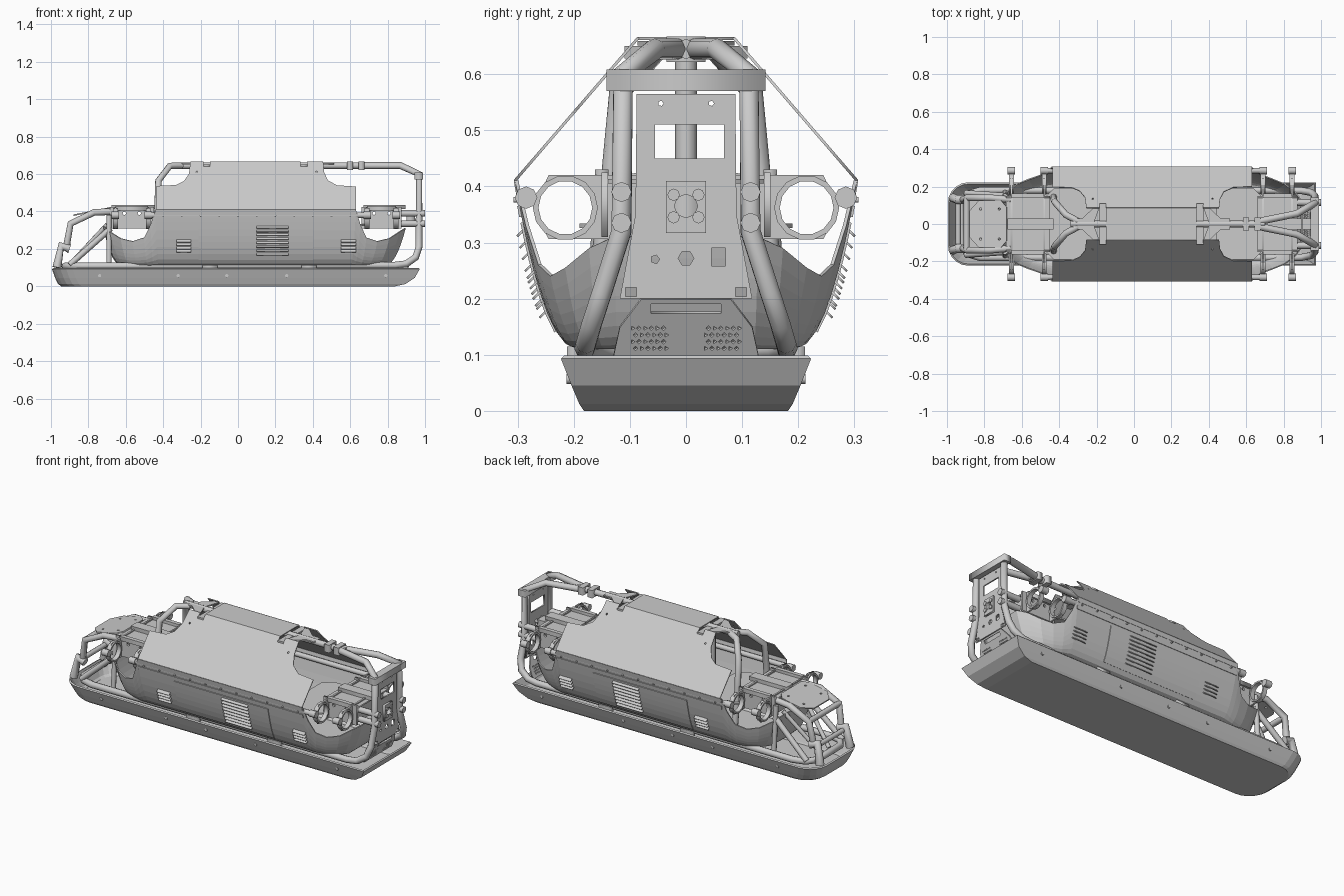
import bpy, bmesh, math
from mathutils import Vector, Matrix

def mesh_obj(name, bm, solid=0):
    bmesh.ops.recalc_face_normals(bm, faces=bm.faces)
    me = bpy.data.meshes.new(name)
    bm.to_mesh(me); bm.free()
    ob = bpy.data.objects.new(name, me)
    bpy.context.collection.objects.link(ob)
    if solid:
        m = ob.modifiers.new("thickness", 'SOLIDIFY')
        m.thickness = solid
    return ob

def curve_obj(name, cu, mat=Matrix()):
    tmp = bpy.data.objects.new(name + "_curve", cu)
    bpy.context.collection.objects.link(tmp)
    dg = bpy.context.evaluated_depsgraph_get()
    me = bpy.data.meshes.new_from_object(tmp.evaluated_get(dg))
    bpy.data.objects.remove(tmp)
    me.transform(mat)
    ob = bpy.data.objects.new(name, me)
    bpy.context.collection.objects.link(ob)
    return ob

def spline(cu, pts, closed):
    sp = cu.splines.new('POLY')
    sp.points.add(len(pts) - 1)
    for p, q in zip(sp.points, pts):
        p.co = (*q, 1)
    sp.use_cyclic_u = closed

def tube(name, pts, r, mirror=False):
    cu = bpy.data.curves.new(name, 'CURVE')
    cu.dimensions = '3D'
    cu.bevel_depth, cu.bevel_resolution, cu.use_fill_caps = r, 2, True
    for s in ((1, -1) if mirror else (1,)):
        spline(cu, [(x, s * y, z) for x, y, z in pts], False)
    return curve_obj(name, cu)

def plate(name, origin, u, v, outline, holes=(), thick=0.008):
    cu = bpy.data.curves.new(name, 'CURVE')
    cu.dimensions, cu.fill_mode, cu.extrude = '2D', 'BOTH', thick / 2
    for loop in (outline, *holes):
        spline(cu, [(a, b, 0) for a, b in loop], True)
    u, v = Vector(u), Vector(v)
    n = u.cross(v).normalized()
    m = Matrix((u, v, n)).transposed().to_4x4()
    m.translation = origin
    return curve_obj(name, cu, m)

def circ(cx, cy, r, n=12):
    return [(cx + r * math.cos(i * math.tau / n), cy + r * math.sin(i * math.tau / n)) for i in range(n)]

def rect(a0, a1, b0, b1):
    return [(a0, b0), (a1, b0), (a1, b1), (a0, b1)]

def box(name, x0, x1, y0, y1, z0, z1):
    return plate(name, (0, 0, (z0 + z1) / 2), (1, 0, 0), (0, 1, 0), rect(x0, x1, y0, y1), (), z1 - z0)

def loft(name, loops, solid):
    bm = bmesh.new()
    rows = [[bm.verts.new(p) for p in lp] for lp in loops]
    n = len(rows[0])
    for a, b in zip(rows, rows[1:]):
        for i in range(n):
            bm.faces.new((a[i], a[(i + 1) % n], b[(i + 1) % n], b[i]))
    bm.faces.new(rows[0])
    return mesh_obj(name, bm, solid)

# Skid tray: ramped square end at +x, rounded plan at -x
def tray_loop(z, y, xl, xr):
    R = 0.11
    arc = [(xl + R - R * math.sin(a), y - R + R * math.cos(a)) for a in [i * math.pi / 10 for i in range(6)]]
    half = [(xr, y)] + arc
    return [(x, yy, z) for x, yy in half] + [(x, -yy, z) for x, yy in reversed(half)]
loft("skid_tray", [tray_loop(0.0, 0.182, -0.945, 0.84), tray_loop(0.012, 0.19, -0.962, 0.895),
                   tray_loop(0.045, 0.204, -0.978, 0.945), tray_loop(0.093, 0.223, -0.995, 0.972)], 0.01)
for s in (1, -1):
    for i, x in enumerate((-0.74, -0.32, -0.06, 0.26, 0.79)):
        tube("tray_bolt", [(x, s * 0.2, 0.057), (x, s * 0.213, 0.057)], 0.009)

# Tub hull: columns around the perimeter (bottom xy, top xy, rim height)
cols = [(-.62, 0, -.74, 0, .32), (-.61, .12, -.74, .13, .32), (-.59, .145, -.71, .18, .29), (-.57, .165, -.65, .235, .255),
        (-.53, .18, -.58, .27, .24), (-.48, .19, -.51, .29, .26), (-.45, .19, -.47, .30, .33), (-.42, .19, -.44, .305, .41),
        (-.2, .19, -.2, .305, .41), (.2, .19, .2, .305, .41),
        (.60, .19, .63, .305, .41), (.62, .19, .66, .30, .33), (.65, .19, .70, .29, .26), (.69, .18, .77, .27, .24),
        (.73, .165, .84, .235, .255), (.76, .145, .89, .18, .29), (.78, .12, .92, .13, .31), (.78, 0, .92, 0, .31)]
ring_cols = cols + [(a, -b, c, -d, e) for a, b, c, d, e in reversed(cols[1:-1])]
def hull_row(t):
    out = []
    for a, b, c, d, e in ring_cols:
        h = t * (e - 0.11)
        f = (h / 0.30) ** 0.45
        out.append((a + (c - a) * f, b + (d - b) * f, 0.11 + h))
    return out
loft("tub_hull", [hull_row((i / 8) ** 1.6) for i in range(9)], 0.006)

# Panels that follow the hull flank
def skin_y(z):
    return 0.19 + 0.115 * ((z - 0.11) / 0.30) ** 0.45
def flank(name, x0, x1, z0, z1, off, n=6):
    for s in (1, -1):
        bm = bmesh.new()
        prev = None
        for i in range(n + 1):
            z = z0 + (z1 - z0) * i / n
            cur = [bm.verts.new((x, s * (skin_y(z) + off), z)) for x in (x0, x1)]
            if prev:
                bm.faces.new((prev[0], prev[1], cur[1], cur[0]))
            prev = cur
        mesh_obj(name, bm, 0.008)
flank("access_panel", -0.21, 0.40, 0.14, 0.335, 0.004)
flank("belt_rail", -0.44, 0.63, 0.345, 0.365, 0.004, 2)
flank("belt_rail_upper", -0.44, 0.63, 0.385, 0.41, 0.002, 2)
def louvers(x0, x1, z0, z1, n):
    for s in (1, -1):
        for i in range(n):
            z = z0 + (z1 - z0) * i / (n - 1)
            y = s * (skin_y(z) + 0.004)
            plate("louver", (0, y, z), (1, 0, 0), (0, s * 0.7, -0.7), rect(x0, x1, -0.006, 0.013), (), 0.004)
louvers(0.10, 0.27, 0.175, 0.32, 8)
louvers(-0.33, -0.25, 0.19, 0.245, 4)
louvers(0.55, 0.63, 0.19, 0.245, 4)
for s in (1, -1):
    for x in [-0.40 + 0.1 * i for i in range(11)]:
        tube("belt_bolt", [(x, s * 0.295, 0.376), (x, s * 0.307, 0.376)], 0.005)
    for x in (-0.15, 0.38):
        box("hull_bracket", x - 0.04, x + 0.04, s * 0.2 - 0.012, s * 0.2 + 0.012, 0.085, 0.115)

# Sloped roof sheets with notched corners
side = [(-.435, 0), (-.435, .125), (-.33, .13), (-.29, .15), (-.262, .19), (-.255, .255), (-.185, .255), (-.185, .23),
        (-.15, .23), (-.15, .255), (.335, .255), (.335, .23), (.37, .23), (.37, .255), (.455, .255), (.46, .20),
        (.48, .155), (.53, .128), (.63, .122), (.63, 0)]
for s in (1, -1):
    plate("roof_side", (0, s * 0.305, 0.41), (1, 0, 0), (0, -s * 0.22 / 0.255, 1), side,
          [circ(x, 0.2, 0.005, 6) for x in (-0.22, 0.42)], 0.005)
box("roof_top", -0.15, 0.335, -0.086, 0.086, 0.661, 0.666)
for x, d in ((-0.167, -1), (0.353, 1)):
    box("roof_cross_bar", x - 0.018, x + 0.018, -0.11, 0.11, 0.628, 0.65)
    plate("roof_bracket", (x, 0, 0.655), (d, 0, 0), (0, 1, 0),
          [(.018, -.086), (.05, -.086), (.11, -.03), (.16, -.03), (.16, .03), (.11, .03), (.05, .086), (.018, .086), (.05, 0)])
tube("centre_post", [(-0.17, 0, 0.12), (-0.17, 0, 0.64)], 0.02)
tube("roof_spine", [(-0.34, 0, 0.645), (0.70, 0, 0.645)], 0.018)
for x in (0.60, 0.66):
    box("spine_clamp", x - 0.016, x + 0.016, -0.035, 0.035, 0.622, 0.667)

# Roof hoop at the nose end and fan of tubes at the tall end
tube("nose_hoop", [(-.30, .015, .645), (-.365, .05, .643), (-.425, .12, .565), (-.43, .135, .40), (-.43, .16, .2)], 0.018, True)
tube("main_frame", [(.66, .012, .645), (.87, .055, .645), (.968, .112, .6), (.968, .115, .32), (.968, .15, .21), (.95, .168, .155),
                    (.90, .178, .12), (.84, .18, .112), (-.82, .18, .108), (-.89, .16, .108), (-.925, .11, .108), (-.925, 0, .108)],
     0.019, True)

# Tall end frame: crossbar, windowed plate, grille and stub tubes
box("end_crossbar", 0.945, 0.99, -0.142, 0.142, 0.57, 0.608)
Y, Z = (0, 1, 0), (0, 0, 1)
plate("end_plate", (0.962, 0, 0), Y, Z,
      [(-.088, .565), (.088, .565), (.09, .35), (.118, .2), (-.118, .2), (-.09, .35)],
      [rect(-.055, .068, .45, .51), circ(0, .272, .014, 6), rect(.045, .07, .258, .29), circ(-.055, .27, .008, 5),
       circ(0, .365, .022, 8), rect(.088, .108, .204, .22), rect(-.108, -.088, .204, .22)]
      + [circ(a, .548, .005, 5) for a in (-.045, .045)])
plate("winch_plate", (0.972, 0, 0), Y, Z, rect(-.036, .036, .317, .41), [circ(0, .365, .021, 8)], 0.014)
box("winch_block", 0.90, 0.945, -0.03, 0.03, 0.33, 0.40)
grille = [circ(s * (.035 + .011 * i + .005 * (j % 2)), .018 + .012 * j, .0042, 3 + (i + j) % 2)
          for s in (1, -1) for i in range(6) for j in range(4)]
plate("end_grille", (0.905, 0, 0.095), Y, (0.5, 0, 1),
      [(-.13, 0), (.13, 0), (.118, .055), (.08, .105), (-.08, .105), (-.118, .055)], [rect(-.062, .062, .08, .097)] + grille)
for z in (0.335, 0.39):
    tube("end_stub", [(.87, .115, z), (.999, .115, z)], 0.018, True)
for z in (0.345, 0.385):
    tube("winch_stub", [(.94, .022, z), (.985, .022, z)], 0.011, True)

# Suspension bays: transverse plates with rings, longitudinal webs and decks
bay = [(-.272, .36), (-.245, .42), (.245, .42), (.272, .36), (.245, .306), (-.245, .306)]
for xa, xb in ((-0.655, -0.48), (0.69, 0.845)):
    for x in (xa, xb):
        plate("bay_plate", (x, 0, 0), Y, Z, bay, [circ(.215, .362, .049, 14), circ(-.215, .362, .049, 14)], 0.01)
        for s in (1, -1):
            plate("bay_ring", (x, 0, 0), Y, Z, circ(s * .215, .362, .058, 14), [circ(s * .215, .362, .048, 14)], 0.026)
            tube("bay_knob", [(x - .02, s * .285, .38), (x + .02, s * .285, .38)], 0.02)
    for s in (1, -1):
        plate("bay_web", (0, s * 0.145, 0), (1, 0, 0), Z, rect(xa - .03, xb + .03, .31, .425),
              [circ((xa + xb) / 2 + k, .39, .009, 8) for k in (-.04, .04)], 0.012)
        box("bay_rail", xa, xb, s * 0.15 - 0.012, s * 0.15 + 0.012, 0.405, 0.43)
    box("bay_deck", xa - 0.03, xb + 0.03, -0.14, 0.14, 0.405, 0.413)
    box("bay_spine", xa - 0.02, xb + 0.05, -0.03, 0.03, 0.413, 0.435)
for x0, x1 in ((-0.48, -0.22), (0.44, 0.69)):
    plate("inner_deck", (0, 0, 0.33), (1, 0, 0), Y,
          [(x0, -.14), (x0 + .05, -.19), (x1 - .05, -.19), (x1, -.14), (x1, .14), (x1 - .05, .19), (x0 + .05, .19), (x0, .14)])
tube("sill_tube", [(-.50, .285, .38), (.69, .285, .38)], 0.015, True)

# Nose: upper rails, legs, hood plate and bumper stubs
tube("nose_rail", [(-.66, .13, .40), (-.77, .14, .395), (-.895, .14, .335), (-.915, .13, .225)], 0.018, True)
tube("nose_foot", [(-.90, .13, .20), (-.945, .13, .215), (-.968, .14, .10)], 0.024, True)
tube("nose_brace", [(-.68, .15, .31), (-.90, .165, .115)], 0.016, True)
tube("nose_post", [(-.69, .15, .38), (-.69, .17, .11)], 0.014, True)
tube("nose_inner_brace", [(-.70, .10, .33), (-.90, .04, .115)], 0.012, True)
tube("nose_crossbar", [(-.895, -.14, .335), (-.895, .14, .335)], 0.016)
tube("nose_low_bar", [(-.94, -.13, .20), (-.94, .13, .20)], 0.014)
plate("hood_plate", (-0.78, 0, 0.40), (1, 0, 0.2), Y,
      [(-.10, -.07), (-.05, -.125), (.07, -.125), (.10, -.09), (.10, .09), (.07, .125), (-.05, .125), (-.10, .07)],
      [circ(a, b, .007, 6) for a in (-.04, .06) for b in (-.08, .08)])
